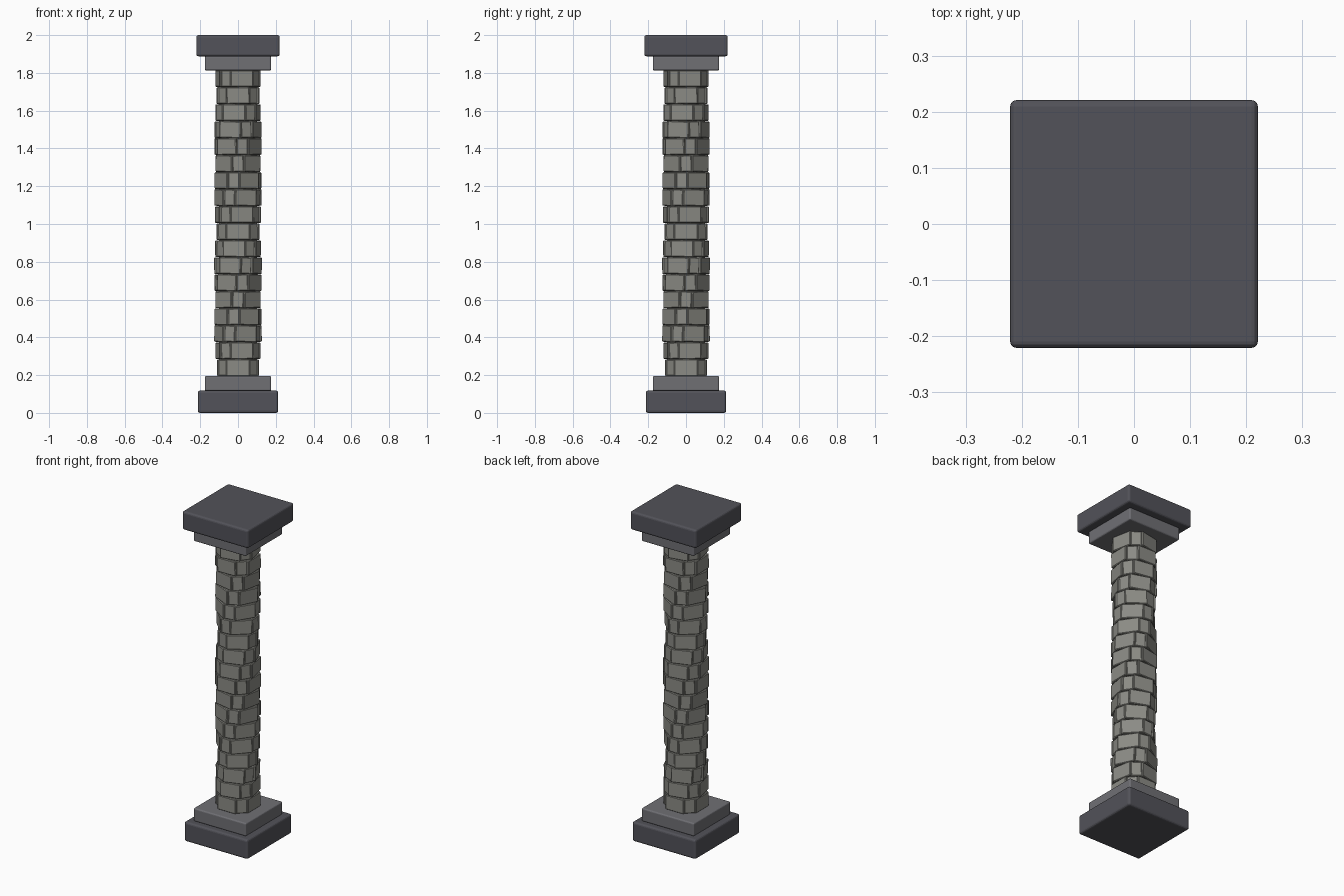
import bpy, bmesh, random
from math import radians
from mathutils import Matrix

if "Cube" in bpy.data.objects:
    bpy.data.objects.remove(bpy.data.objects["Cube"])

random.seed(4)


def material(name, rgb):
    m = bpy.data.materials.new(name)
    m.diffuse_color = (*rgb, 1)
    m.use_nodes = True
    m.node_tree.nodes["Principled BSDF"].inputs["Base Color"].default_value = m.diffuse_color
    return m


dark = material("dark_stone", (0.085, 0.085, 0.1))
mid = material("mid_stone", (0.16, 0.16, 0.175))
light = material("light_stone", (0.26, 0.26, 0.235))


def finish(name, bm, mat, bevel, segments):
    mesh = bpy.data.meshes.new(name)
    bm.to_mesh(mesh)
    bm.free()
    ob = bpy.data.objects.new(name, mesh)
    bpy.context.collection.objects.link(ob)
    mesh.materials.append(mat)
    if bevel:
        b = ob.modifiers.new("bevel", 'BEVEL')
        b.width, b.segments = bevel, segments
    return ob


def slab(name, half, z0, z1, mat, bevel):
    bm = bmesh.new()
    bmesh.ops.create_cube(bm, size=1, matrix=Matrix.Translation((0, 0, (z0 + z1) / 2))
                          @ Matrix.Diagonal((2 * half, 2 * half, z1 - z0, 1)))
    return finish(name, bm, mat, bevel, 3)


# Base and capital slabs
slab("plinth", 0.213, 0.0, 0.118, dark, 0.012)
slab("base_step", 0.176, 0.117, 0.196, mid, 0.008)
slab("capital_step", 0.176, 1.813, 1.889, mid, 0.008)
slab("capital_top", 0.221, 1.888, 2.0, dark, 0.012)

# Solid core behind the stone joints
bm = bmesh.new()
bmesh.ops.create_cone(bm, cap_ends=True, segments=24, radius1=0.1, radius2=0.1,
                      depth=1.64, matrix=Matrix.Translation((0, 0, 1.005)))
finish("shaft_core", bm, light, 0, 1)

# Shaft: spiralling courses, each with four wide and four narrow stones
COURSES, Z0, Z1 = 18, 0.194, 1.815
STEP = (Z1 - Z0) / COURSES
TWIST = 11.25


def stone(bm, angle, width, outer, z, height, roll):
    depth = 0.05
    m = (Matrix.Rotation(radians(angle), 4, 'Z')
         @ Matrix.Translation((0, -(outer - depth / 2), z))
         @ Matrix.Rotation(radians(roll), 4, 'Y')
         @ Matrix.Diagonal((width, depth, height, 1)))
    bmesh.ops.create_cube(bm, size=1, matrix=m)


bm = bmesh.new()
for i in range(COURSES):
    z = Z0 + (i + 0.5) * STEP
    end = i in (0, COURSES - 1)
    roll_w = 0 if end else random.uniform(-2.2, 2.2)
    roll_n = 0 if end else random.uniform(-3, 3)
    out_w = 0.111 + random.uniform(-0.001, 0.002)
    out_n = 0.117 + random.uniform(-0.003, 0.003)
    for k in range(4):
        a = i * TWIST + k * 90
        stone(bm, a, 0.122, out_w, z, STEP - 0.002, roll_w)
        stone(bm, a + 45, 0.06, out_n, z, STEP - 0.003, roll_n)
finish("shaft_stones", bm, light, 0.004, 1)
